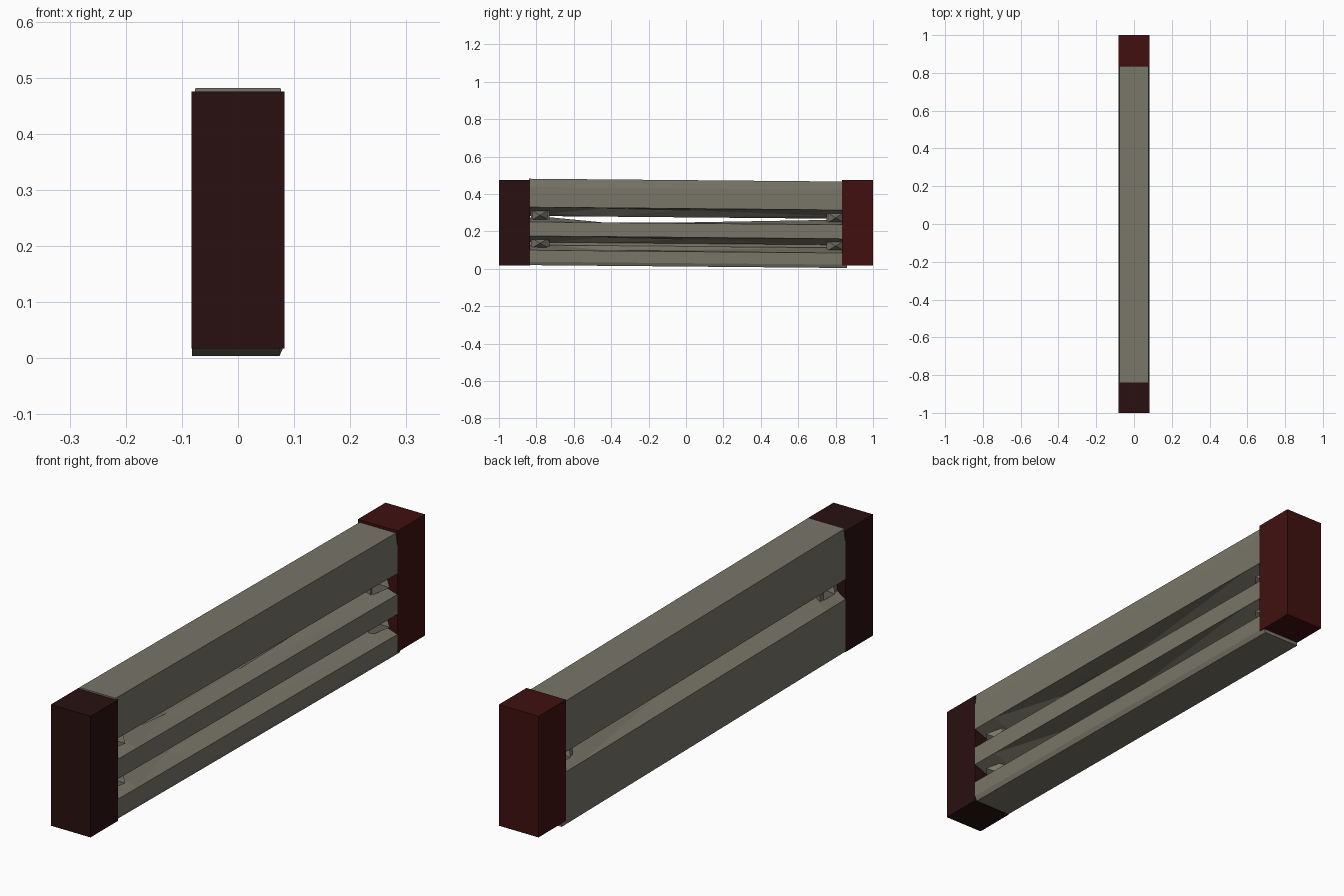
import bpy
import bmesh

if "Cube" in bpy.data.objects:
    bpy.data.objects.remove(bpy.data.objects["Cube"], do_unlink=True)


def material(name, rgb):
    m = bpy.data.materials.new(name)
    m.use_nodes = True
    m.diffuse_color = (*rgb, 1)
    m.node_tree.nodes["Principled BSDF"].inputs["Base Color"].default_value = (*rgb, 1)
    return m


GREY = material("warm grey", (0.19, 0.18, 0.14))
RED = material("dark red", (0.052, 0.005, 0.005))
MAROON = material("dark maroon", (0.022, 0.005, 0.005))


def finish(name, bm, mat):
    bmesh.ops.recalc_face_normals(bm, faces=bm.faces)
    mesh = bpy.data.meshes.new(name)
    bm.to_mesh(mesh)
    bm.free()
    mesh.materials.append(mat)
    obj = bpy.data.objects.new(name, mesh)
    bpy.context.collection.objects.link(obj)
    return obj


def box(name, lo, hi, mat):
    bm = bmesh.new()
    bmesh.ops.create_cube(bm, size=1)
    for v in bm.verts:
        v.co = [(a + b) / 2 + c * (b - a) for a, b, c in zip(lo, hi, v.co)]
    return finish(name, bm, mat)


# Position along the beam and how far the grooves are pinched there
STATIONS = [(-0.84, 1), (-0.72, 1), (-0.43, 0), (0, 0.2), (0.75, 1), (0.86, 1)]


def tilt(y):
    return -0.009 * y


def loft(name, section):
    """Join the cross-sections of all stations into one closed solid."""
    bm = bmesh.new()
    rings = [[bm.verts.new((x, y, z + tilt(y))) for x, z in section(p)] for y, p in STATIONS]
    for a, b in zip(rings, rings[1:]):
        for i in range(len(a)):
            j = (i + 1) % len(a)
            bm.faces.new((a[i], a[j], b[j], b[i]))
    bm.faces.new(rings[0])
    bm.faces.new(rings[-1])
    bmesh.ops.triangulate(bm, faces=bm.faces)
    return finish(name, bm, GREY)


def upper_section(p):
    return [(0.082, 0.322), (0, 0.32 - 0.03 * p), (-0.04, 0.275), (-0.082, 0.285),
            (-0.082, 0.43), (-0.076, 0.474), (0.076, 0.474), (0.082, 0.43)]


def lower_section(p):
    return [(-0.082, 0.012), (0.074, 0.012), (0.082, 0.03), (0.082, 0.092),
            (0, 0.095 + 0.025 * p), (-0.03, 0.12), (-0.03, 0.135), (0, 0.165 - 0.03 * p),
            (0.082, 0.168), (0.082, 0.243), (0, 0.243 + 0.025 * p), (-0.082, 0.21)]


loft("upper_rail", upper_section)
loft("lower_rail", lower_section)


# Faceted stop at a groove end: a pyramid pointing outwards
def stop(name, y, z, x_base, x_tip, half_z):
    bm = bmesh.new()
    z += tilt(y)
    base = [bm.verts.new((x_base, y + a * 0.05, z + b * half_z))
            for a, b in ((-1, -1), (1, -1), (1, 1), (-1, 1))]
    tip = bm.verts.new((x_tip, y, z))
    bm.faces.new(base)
    for i in range(4):
        bm.faces.new((base[i], base[(i + 1) % 4], tip))
    finish(name, bm, GREY)


for end, y in (("front", -0.78), ("back", 0.80)):
    stop(end + "_upper_stop", y, 0.28, 0.02, 0.075, 0.03)
    stop(end + "_lower_stop", y, 0.13, 0.02, 0.075, 0.03)
    stop(end + "_rear_stop", y, 0.25, -0.03, -0.078, 0.035)
    box(end + "_slot_filler", (-0.05, y - 0.05, 0.22), (0.03, y + 0.05, 0.31), GREY)

# End caps
box("front_cap", (-0.083, -1, 0.018), (0.083, -0.835, 0.476), MAROON)
box("back_cap", (-0.083, 0.835, 0.018), (0.083, 1, 0.476), RED)
